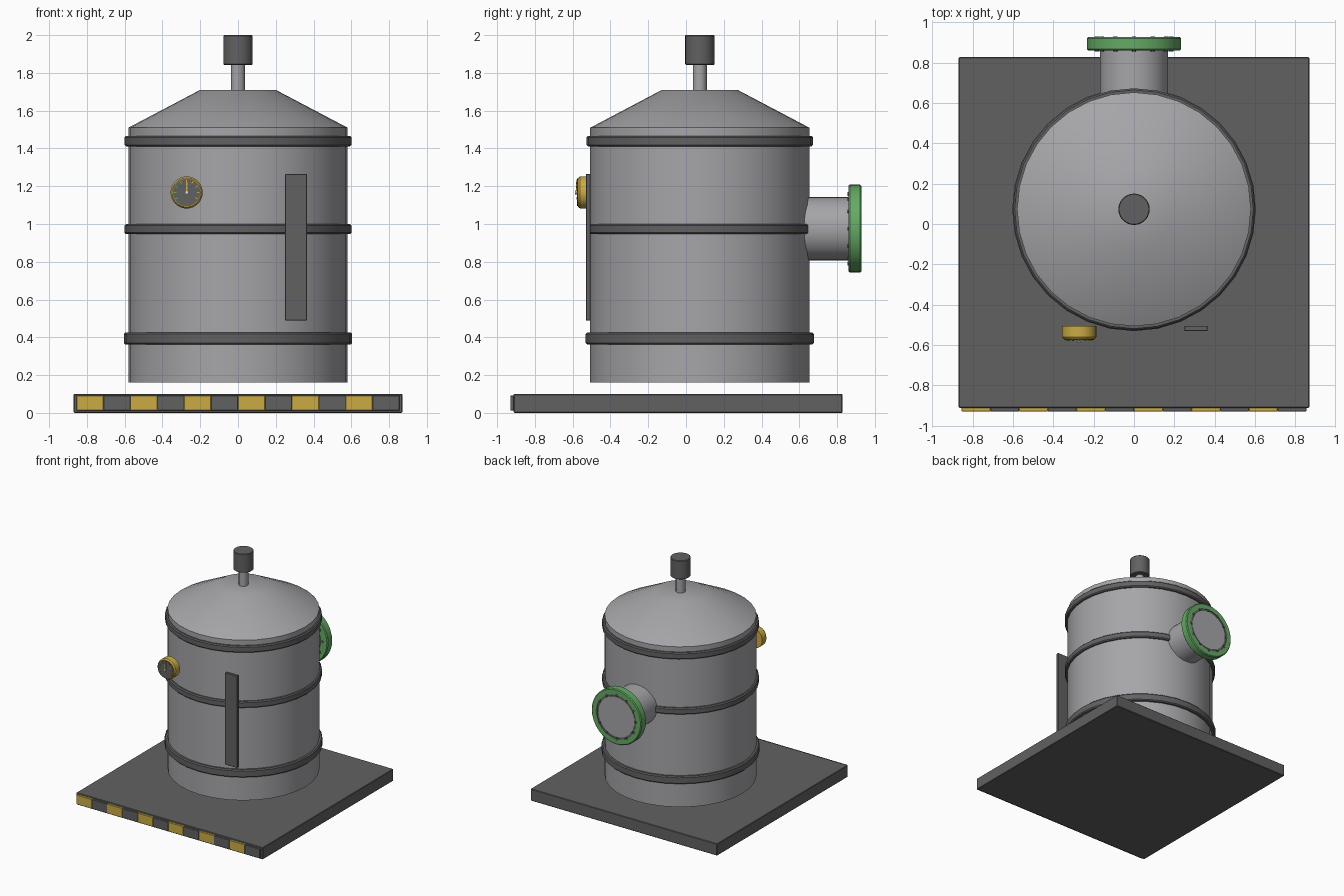
import bpy
import bmesh
from math import sin, cos, pi, radians
from mathutils import Matrix, Vector

if "Cube" in bpy.data.objects:
    bpy.data.objects.remove(bpy.data.objects["Cube"], do_unlink=True)


def material(name, rgb):
    m = bpy.data.materials.new(name)
    m.use_nodes = True
    colour = (*rgb, 1)
    m.diffuse_color = colour
    node = next(n for n in m.node_tree.nodes if n.type == 'BSDF_PRINCIPLED')
    node.inputs["Base Color"].default_value = colour
    return m


STEEL = material("light_steel", (0.38, 0.38, 0.40))
DARK = material("dark_grey", (0.12, 0.12, 0.123))
YELLOW = material("safety_yellow", (0.60, 0.41, 0.06))
GREEN = material("flange_green", (0.13, 0.40, 0.13))
WHITE = material("hub_white", (0.75, 0.75, 0.75))

TANK_Y = 0.073
UP = Matrix.Identity(4)
BACK = Matrix.Rotation(radians(-90), 4, 'X')
FRONT = Matrix.Rotation(radians(90), 4, 'X')


def finish(name, bm, mat, matrix):
    bmesh.ops.recalc_face_normals(bm, faces=bm.faces)
    mesh = bpy.data.meshes.new(name)
    bm.to_mesh(mesh)
    bm.free()
    mesh.materials.append(mat)
    ob = bpy.data.objects.new(name, mesh)
    ob.matrix_world = matrix
    bpy.context.collection.objects.link(ob)
    bpy.ops.object.select_all(action='DESELECT')
    ob.select_set(True)
    bpy.context.view_layer.objects.active = ob
    bpy.ops.object.shade_smooth_by_angle(angle=radians(30))
    return ob


def lathe(name, profile, mat, centre, axis=UP, sides=32, ring=False):
    """Turn (radius, height) points about an axis; ring closes the profile."""
    bm = bmesh.new()
    loops = [[bm.verts.new((r * cos(2 * pi * i / sides), r * sin(2 * pi * i / sides), h))
              for i in range(sides)] for r, h in profile]
    pairs = list(zip(loops, loops[1:]))
    if ring:
        pairs.append((loops[-1], loops[0]))
    else:
        bm.faces.new(loops[0])
        bm.faces.new(loops[-1])
    for a, b in pairs:
        for i in range(sides):
            j = (i + 1) % sides
            bm.faces.new((a[i], a[j], b[j], b[i]))
    return finish(name, bm, mat, Matrix.Translation(centre) @ axis)


def box(name, low, high, mat, matrix=UP, bevel=0.0):
    low, high = Vector(low), Vector(high)
    bm = bmesh.new()
    bmesh.ops.create_cube(bm, size=1)
    bmesh.ops.scale(bm, vec=high - low, verts=bm.verts)
    bmesh.ops.translate(bm, vec=(low + high) / 2, verts=bm.verts)
    if bevel:
        bmesh.ops.bevel(bm, geom=bm.edges[:], offset=bevel, segments=1, affect='EDGES')
    return finish(name, bm, mat, matrix)


# Base plate and warning stripes along its front edge
box("base_plate", (-0.87, -0.912, 0), (0.87, 0.828, 0.10), DARK, bevel=0.004)
STRIPE = 0.1425
for i in range(12):
    x = -0.855 + i * STRIPE
    box(f"warning_stripe_{i + 1}", (x, -0.93, 0.012), (x + STRIPE, -0.91, 0.092),
        DARK if i % 2 else YELLOW, bevel=0.002)

# Tank shell and conical lid
lathe("tank_body", [(0.58, 0.16), (0.58, 1.51)], STEEL, (0, TANK_Y, 0))
lathe("tank_lid", [(0.58, 1.51), (0.20, 1.71)], STEEL, (0, TANK_Y, 0))

# Reinforcing bands
for name, z, half, r in (("lower", 0.394, 0.032, 0.604), ("middle", 0.973, 0.027, 0.60),
                         ("upper", 1.439, 0.028, 0.60)):
    c = 0.008
    lathe(f"{name}_band", [(0.565, -half), (r - c, -half), (r, c - half),
                           (r, half - c), (r - c, half), (0.565, half)],
          DARK, (0, TANK_Y, z), ring=True)

# Valve stem and cap
lathe("valve_stem", [(0.037, 1.70), (0.037, 1.86)], STEEL, (0, TANK_Y, 0), sides=12)
lathe("valve_cap", [(0.074, 1.843), (0.078, 1.847), (0.078, 1.996), (0.074, 2.0)],
      DARK, (0, TANK_Y, 0), sides=24)

# Rear outlet pipe with flange, gasket and bolts
PIPE_Z = 0.975
outlet = (0, 0, PIPE_Z)
lathe("outlet_pipe", [(0.168, 0.55), (0.168, 0.924)], STEEL, outlet, BACK)
lathe("outlet_gasket", [(0.165, 0.865), (0.187, 0.865), (0.187, 0.921), (0.165, 0.921)],
      DARK, outlet, BACK, ring=True)
lathe("outlet_flange", [(0.165, 0.86), (0.226, 0.86), (0.233, 0.867), (0.233, 0.921),
                        (0.226, 0.928), (0.185, 0.928), (0.185, 0.915), (0.165, 0.915)],
      GREEN, outlet, BACK, ring=True)
for i in range(12):
    a = 2 * pi * i / 12
    lathe(f"flange_bolt_{i + 1}", [(0.011, 0.855), (0.011, 0.93)], DARK,
          (0.184 * cos(a), 0, PIPE_Z + 0.184 * sin(a)), BACK, sides=6)

# Level plate on the front
box("level_plate", (0.25, -0.53, 0.49), (0.365, -0.505, 1.265), DARK, bevel=0.002)

# Pressure gauge: case, dial, ticks, needle and hub
gauge = (-0.272, -0.505, 1.167)
lathe("gauge_case", [(0.085, 0), (0.085, 0.055), (0.077, 0.066), (0.070, 0.066)],
      YELLOW, gauge, FRONT)
lathe("gauge_dial", [(0.073, 0.06), (0.073, 0.071)], DARK, gauge, FRONT)
to_gauge = Matrix.Translation(gauge) @ FRONT
for i in range(9):
    turn = Matrix.Rotation(radians(120 - 30 * i), 4, 'Z')
    box(f"gauge_tick_{i + 1}", (-0.0025, 0.054, 0.070), (0.0025, 0.069, 0.076),
        GREEN if i < 4 else YELLOW, to_gauge @ turn)
box("gauge_needle", (-0.004, 0, 0.070), (0.004, 0.055, 0.078), YELLOW, to_gauge)
lathe("gauge_hub", [(0.010, 0.07), (0.010, 0.082)], WHITE, gauge, FRONT, sides=12)
